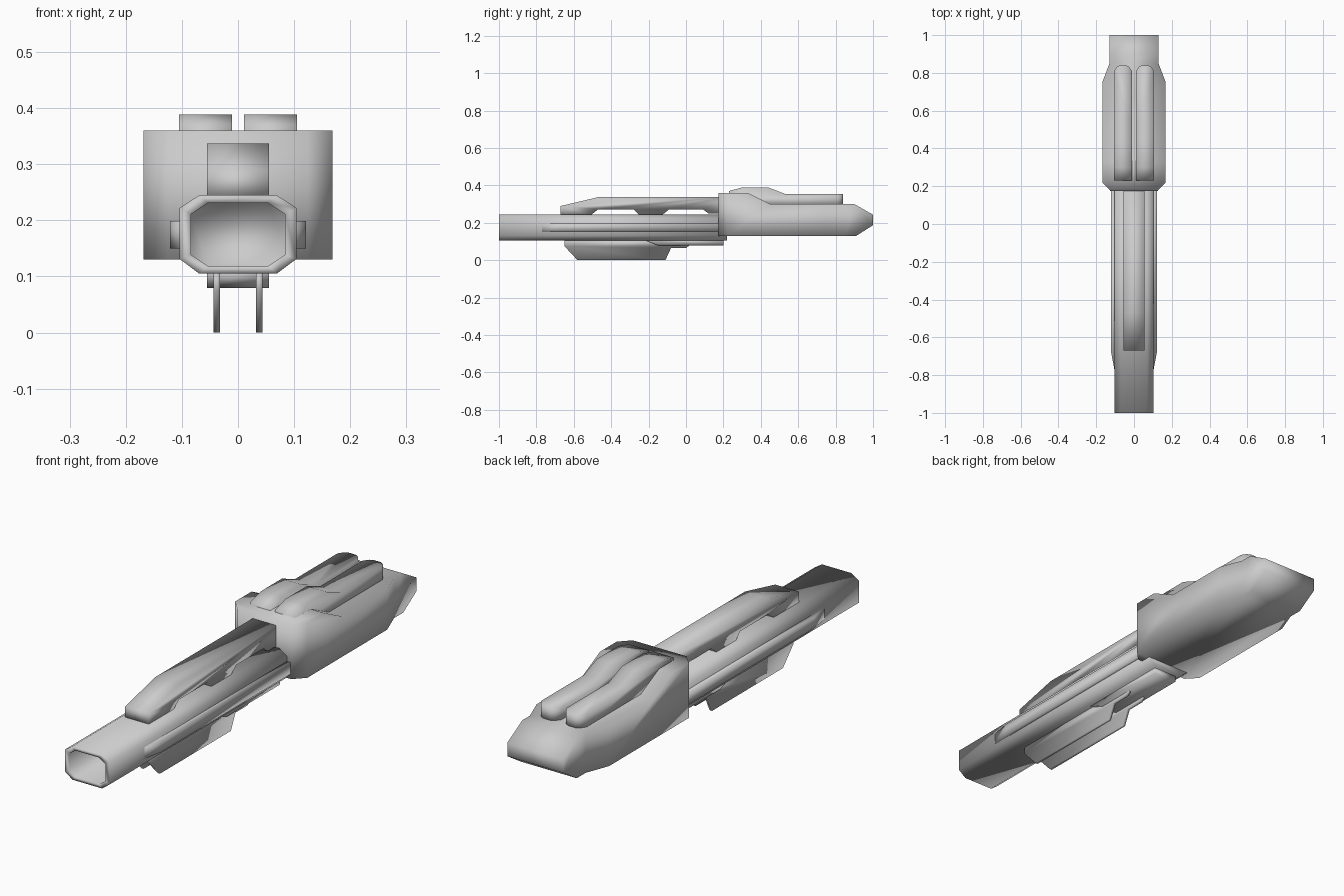
import bpy, bmesh

if "Cube" in bpy.data.objects:
    bpy.data.objects.remove(bpy.data.objects["Cube"])

def make(name, bm, smooth=True):
    bmesh.ops.recalc_face_normals(bm, faces=bm.faces[:])
    me = bpy.data.meshes.new(name)
    bm.to_mesh(me)
    bm.free()
    for p in me.polygons:
        p.use_smooth = smooth
    ob = bpy.data.objects.new(name, me)
    bpy.context.collection.objects.link(ob)
    return ob

def prism(name, pts, place, lo, hi, smooth=True):
    """Extrude a 2D outline from lo to hi; place maps (a, b, depth) to xyz."""
    bm = bmesh.new()
    rings = [[bm.verts.new(place(a, b, d)) for a, b in pts] for d in (lo, hi)]
    n = len(pts)
    for i in range(n):
        j = (i + 1) % n
        bm.faces.new((rings[0][i], rings[0][j], rings[1][j], rings[1][i]))
    for r in rings:
        bm.faces.new(r)
    return make(name, bm, smooth)

def side(y, z, x):
    return (x, y, z)

def plan(x, y, z):
    return (x, y, z)

def intersect(ob, cutter):
    m = ob.modifiers.new("plan_shape", 'BOOLEAN')
    m.operation = 'INTERSECT'
    m.solver = 'EXACT'
    m.object = cutter
    cutter.hide_render = True
    cutter.hide_set(True)
    cutter.display_type = 'WIRE'
    bpy.context.view_layer.update()
    me = bpy.data.meshes.new_from_object(ob.evaluated_get(bpy.context.evaluated_depsgraph_get()))
    ob.modifiers.clear()
    ob.data = me
    for p in me.polygons:
        p.use_smooth = True
    bpy.data.objects.remove(cutter)

# Hollow eight-sided barrel
def octagon(bm, w, zlo, zhi, cx, clo, chi, y):
    half = [(w - cx, zlo), (w, zlo + clo), (w, zhi - chi), (w - cx, zhi)]
    pts = half + [(-x, z) for x, z in reversed(half)]
    return [bm.verts.new((x, y, z)) for x, z in pts]

bm = bmesh.new()
outer = (0.104, 0.105, 0.245, 0.035, 0.026, 0.023)
inner = (0.084, 0.119, 0.231, 0.03, 0.02, 0.02)
loops = [octagon(bm, *outer, 0.22), octagon(bm, *outer, -1.0),
         octagon(bm, *inner, -1.0), octagon(bm, *inner, -0.6)]
for a, b in zip(loops, loops[1:]):
    for i in range(8):
        j = (i + 1) % 8
        bm.faces.new((a[i], a[j], b[j], b[i]))
bm.faces.new(loops[0])
bm.faces.new(loops[-1])
make("barrel", bm)

# Top rail with two shallow openings underneath
prism("top_rail", [(-0.67, 0.24), (-0.67, 0.29), (-0.47, 0.337), (0.2, 0.337), (0.2, 0.24),
                   (0.17, 0.25), (0.12, 0.25), (0.09, 0.272), (-0.09, 0.272), (-0.13, 0.24),
                   (-0.25, 0.24), (-0.28, 0.272), (-0.47, 0.272), (-0.51, 0.24)],
      side, -0.055, 0.055)

# Receiver: side outline intersected with plan outline
receiver = prism("receiver", [(0.175, 0.13), (0.175, 0.36), (0.33, 0.36), (0.45, 0.30),
                              (0.90, 0.30), (1.0, 0.243), (1.0, 0.187), (0.91, 0.13)],
                 side, -0.3, 0.3)
half = [(0.12, 0.17), (0.168, 0.22), (0.168, 0.75), (0.13, 0.85), (0.13, 1.1)]
intersect(receiver, prism("receiver_plan", half + [(-x, y) for x, y in reversed(half)],
                          plan, 0.0, 0.6))

# Mirrored parts
for s, tag in ((1, "right"), (-1, "left")):
    # Raised pod on the receiver, rounded at the rear
    pod = prism("top_pod_" + tag, [(0.23, 0.29), (0.23, 0.37), (0.30, 0.389), (0.44, 0.389),
                                   (0.53, 0.354), (0.84, 0.354), (0.84, 0.29)],
                side, s * 0.005, s * 0.115)
    outline = [(0.011, 0.2), (0.105, 0.2), (0.105, 0.81), (0.09, 0.832), (0.07, 0.842),
               (0.046, 0.842), (0.026, 0.832), (0.011, 0.81)]
    intersect(pod, prism("pod_plan_" + tag, [(s * x, y) for x, y in outline], plan, 0.2, 0.5))

    # Side rail
    prism("side_rail_" + tag, [(s * x, y) for x, y in
                               [(0.095, -0.77), (0.104, -0.77), (0.121, -0.68),
                                (0.121, 0.2), (0.095, 0.2)]], plan, 0.15, 0.199)

    # Lower fin
    prism("lower_fin_" + tag, [(-0.65, 0.11), (-0.65, 0.075), (-0.58, 0.0), (-0.11, 0.0),
                               (-0.08, 0.065), (0.0, 0.065), (0.02, 0.08), (0.02, 0.11)],
          side, s * 0.032, s * 0.044)

# Block under the barrel
prism("lower_block", [(-0.22, 0.107), (-0.15, 0.079), (0.2, 0.079), (0.2, 0.107)],
      side, -0.055, 0.055)
